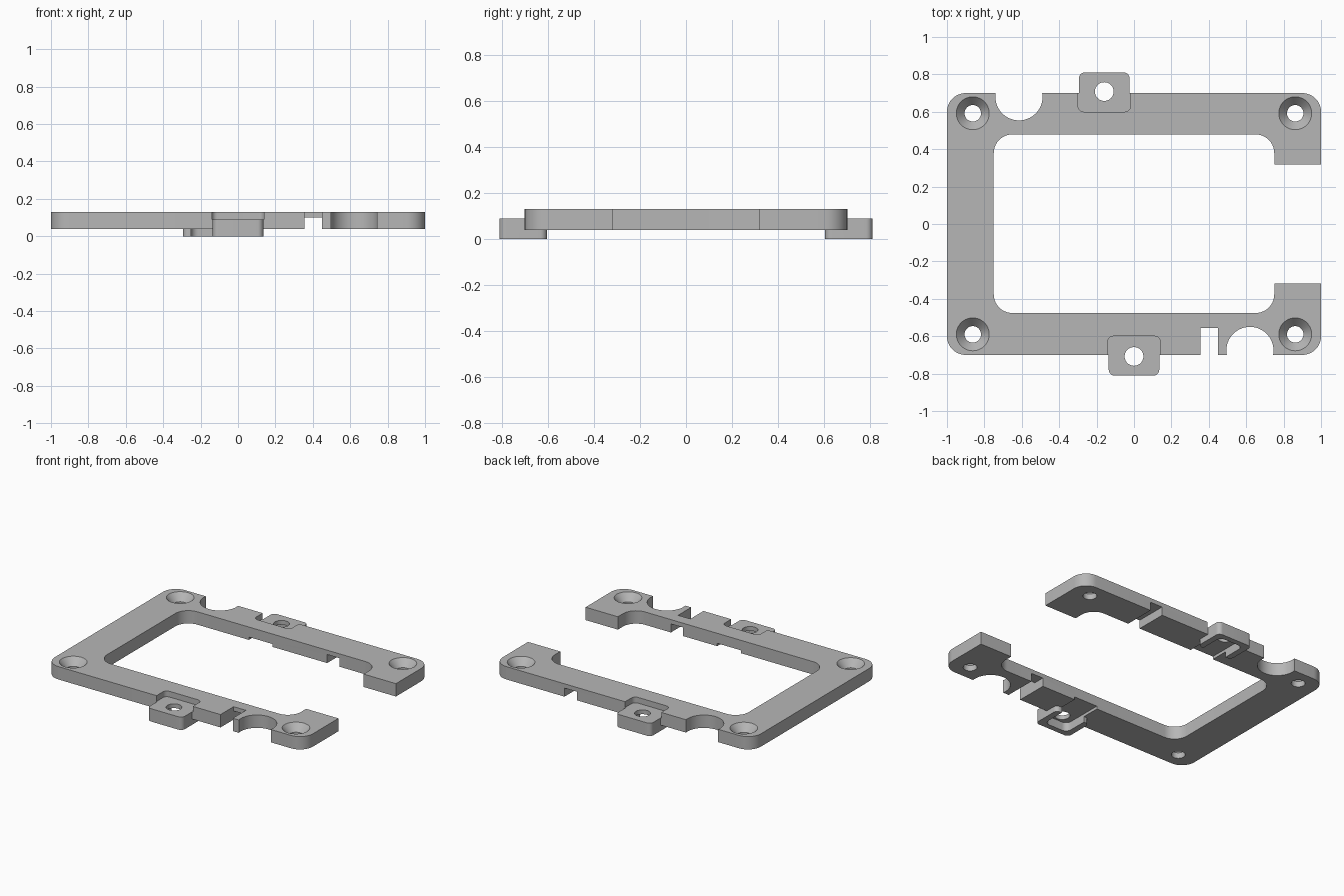
import bpy, bmesh
from math import cos, sin, pi, radians

if "Cube" in bpy.data.objects:
    bpy.data.objects.remove(bpy.data.objects["Cube"], do_unlink=True)

GREY = bpy.data.materials.new("plain grey")
GREY.use_nodes = True
GREY.diffuse_color = (0.47, 0.47, 0.47, 1)
GREY.node_tree.nodes["Principled BSDF"].inputs["Base Color"].default_value = (0.47, 0.47, 0.47, 1)

BOTTOM, TOP = 0.04, 0.13
TAB_TOP = 0.09
LOW, HIGH = -0.1, 0.3


def rounded_rect(x0, x1, y0, y1, r=0.0, steps=10):
    """Outline of a rectangle with rounded corners."""
    if r == 0:
        return [(x0, y0), (x1, y0), (x1, y1), (x0, y1)]
    centres = [(x1 - r, y1 - r), (x0 + r, y1 - r), (x0 + r, y0 + r), (x1 - r, y0 + r)]
    points = []
    for quarter, (cx, cy) in enumerate(centres):
        for i in range(steps + 1):
            a = (quarter + i / steps) * pi / 2
            points.append((cx + r * cos(a), cy + r * sin(a)))
    return points


def circle(cx, cy, r, n=48):
    return [(cx + r * cos(2 * pi * i / n), cy + r * sin(2 * pi * i / n)) for i in range(n)]


def loft(name, sections):
    """Solid through matching outlines, each given as (outline, height)."""
    bm = bmesh.new()
    rings = [[bm.verts.new((x, y, z)) for x, y in outline] for outline, z in sections]
    bm.faces.new(rings[0])
    bm.faces.new(rings[-1])
    for a, b in zip(rings, rings[1:]):
        for i in range(len(a)):
            j = (i + 1) % len(a)
            bm.faces.new((a[i], a[j], b[j], b[i]))
    bmesh.ops.recalc_face_normals(bm, faces=bm.faces)
    mesh = bpy.data.meshes.new(name)
    bm.to_mesh(mesh)
    bm.free()
    mesh.materials.append(GREY)
    obj = bpy.data.objects.new(name, mesh)
    bpy.context.collection.objects.link(obj)
    return obj


def prism(name, outline, z0=LOW, z1=HIGH):
    return loft(name, [(outline, z0), (outline, z1)])


def combine(target, tool, operation="DIFFERENCE"):
    """Apply a boolean and discard the tool."""
    mod = target.modifiers.new("boolean", "BOOLEAN")
    mod.operation = operation
    mod.solver = "EXACT"
    mod.object = tool
    bpy.context.view_layer.objects.active = target
    bpy.ops.object.modifier_apply(modifier=mod.name)
    bpy.data.objects.remove(tool, do_unlink=True)


# Open frame plate
frame = prism("mounting_frame", rounded_rect(-1, 1, -0.7, 0.7, 0.1), BOTTOM, TOP)
combine(frame, prism("window", rounded_rect(-0.75, 0.75, -0.476, 0.479, 0.1)))
combine(frame, prism("open_end", rounded_rect(0.6, 1.2, -0.318, 0.318)))

# Round bites in the long edges
for x, y in ((-0.615, 0.68), (0.62, -0.676)):
    combine(frame, prism("edge_bite", circle(x, y, 0.126, 64)))

# Cable groove under both rails, and the notch in the front edge
combine(frame, prism("cable_groove", rounded_rect(0.355, 0.45, -0.9, 0.9), LOW, 0.10))
combine(frame, prism("cable_notch", rounded_rect(0.355, 0.45, -0.9, -0.555)))

# Countersunk corner holes
for x in (-0.862, 0.862):
    for y in (-0.59, 0.592):
        small, large = circle(x, y, 0.044), circle(x, y, 0.088)
        combine(frame, loft("countersunk_hole", [
            (small, LOW), (small, 0.08), (large, TOP), (large, HIGH)]))


def span(side, a, b):
    return sorted((side * a, side * b))


# Screw tabs with a recess above and a nut slot running in under the rail
for x, side in ((0.0, -1), (-0.159, 1)):
    combine(frame, prism("tab_recess", rounded_rect(
        x - 0.14, x + 0.14, *span(side, 0.6, 0.9), 0.03), TAB_TOP, HIGH))
    combine(frame, prism("screw_tab", rounded_rect(
        x - 0.135, x + 0.135, *span(side, 0.603, 0.81), 0.03), 0, TAB_TOP), "UNION")
    combine(frame, prism("nut_slot", rounded_rect(
        x - 0.092, x + 0.092, *span(side, 0.4, 0.772), 0.04), LOW, 0.06))
    combine(frame, prism("screw_hole", circle(x, side * 0.708, 0.05)))

# Smooth the curved walls, keep the edges crisp
for obj in bpy.context.selected_objects:
    obj.select_set(False)
frame.select_set(True)
bpy.context.view_layer.objects.active = frame
bpy.ops.object.shade_smooth_by_angle(angle=radians(30))
